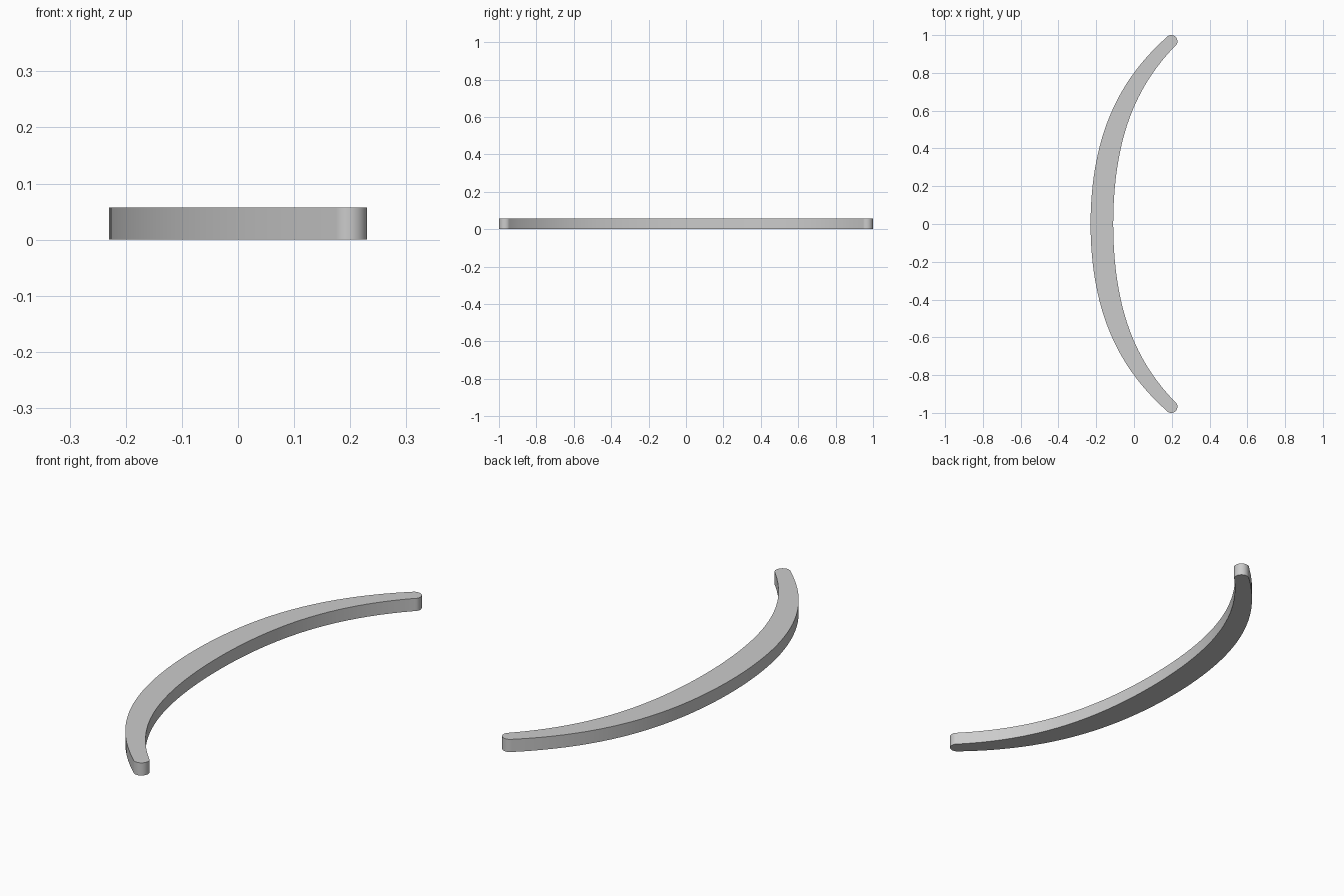
import bpy, bmesh, math

if "Cube" in bpy.data.objects:
    bpy.data.objects.remove(bpy.data.objects["Cube"])

HEIGHT = 0.057
TIP = (0.197, 0.967)   # centre of the rounded end
TIP_R = 0.033
N = 48


def edge(x0, c, d, y):
    """Symmetric curve that bends more towards its ends."""
    return (x0 + c * y**2 + d * y**4, y)


def tip(a, s):
    return (TIP[0] + TIP_R * math.cos(a), s * (TIP[1] + TIP_R * math.sin(a)))


# Outline: inner edge upwards, upper tip, outer edge downwards, lower tip
ts = [-1 + 2 * i / N for i in range(N + 1)]
arc = [math.radians(-45 + 180 * i / 16) for i in range(1, 16)]
outline = [edge(-0.11, 0.223, 0.164, 0.944 * t) for t in ts]
outline += [tip(a, 1) for a in arc]
outline += [edge(-0.23, 0.260, 0.155, -0.990 * t) for t in ts]
outline += [tip(a, -1) for a in reversed(arc)]

# Extrude the outline into a flat curved bar
bm = bmesh.new()
base = bm.faces.new([bm.verts.new((x, y, 0)) for x, y in outline])
top = bmesh.ops.extrude_face_region(bm, geom=[base], use_keep_orig=True)
verts = [g for g in top["geom"] if isinstance(g, bmesh.types.BMVert)]
bmesh.ops.translate(bm, verts=verts, vec=(0, 0, HEIGHT))
bmesh.ops.recalc_face_normals(bm, faces=bm.faces)
mesh = bpy.data.meshes.new("crescent_bar")
bm.to_mesh(mesh)
bm.free()

bar = bpy.data.objects.new("crescent_bar", mesh)
bpy.context.collection.objects.link(bar)
bpy.context.view_layer.objects.active = bar
bar.select_set(True)
bpy.ops.object.shade_smooth_by_angle(angle=math.radians(35))
